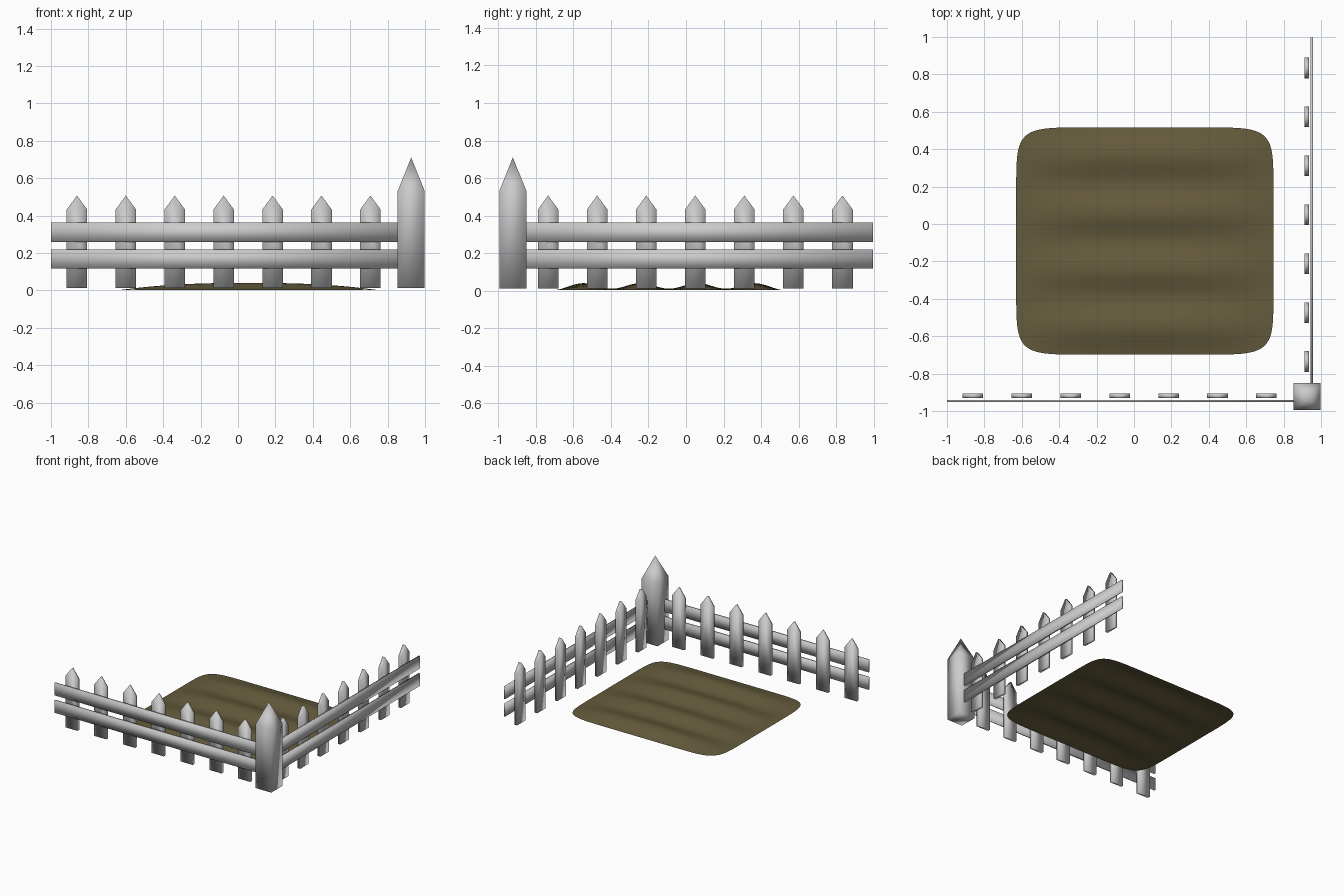
import bpy, math

if "Cube" in bpy.data.objects:
    bpy.data.objects.remove(bpy.data.objects["Cube"])


def make(name, verts, faces):
    mesh = bpy.data.meshes.new(name)
    mesh.from_pydata(verts, [], faces)
    mesh.update()
    for p in mesh.polygons:
        p.use_smooth = True
    ob = bpy.data.objects.new(name, mesh)
    bpy.context.collection.objects.link(ob)
    return ob


def prism(name, profile, d0, d1, along_x):
    """Extrude a (horizontal, z) profile through depth d0..d1."""
    n = len(profile)
    verts = [(h, d, z) if along_x else (d, h, z)
             for d in (d0, d1) for h, z in profile]
    faces = [list(range(n)), list(range(2 * n - 1, n - 1, -1))]
    faces += [[(i + 1) % n, i, i + n, (i + 1) % n + n] for i in range(n)]
    if not along_x:
        faces = [f[::-1] for f in faces]
    return make(name, verts, faces)


def fence(side, along_x, first, rail_span, picket_depth, rail_depth):
    # seven pointed pickets
    for i in range(7):
        c = first + i * 0.2615
        profile = [(c - .055, .012), (c + .055, .012), (c + .055, .432),
                   (c, .507), (c - .055, .432)]
        prism(f"{side}_picket_{i + 1}", profile, *picket_depth, along_x)
    # two rails
    a, b = rail_span
    for label, z0, z1 in (("lower", .117, .219), ("upper", .26, .362)):
        prism(f"{side}_{label}_rail", [(a, z0), (b, z0), (b, z1), (a, z1)],
              *rail_depth, along_x)


fence("front", True, -0.861, (-1.0, 0.86), (-.931, -.907), (-.952, -.940))
fence("right", False, -0.735, (-0.86, 0.996), (.911, .935), (.944, .956))

# corner post with pyramid top
cx, cy, r = 0.926, -0.923, 0.072
ring = [(-r, -r), (r, -r), (r, r), (-r, r)]
verts = [(cx + x, cy + y, z) for z in (.012, .532) for x, y in ring]
verts.append((cx, cy, .71))
faces = [[3, 2, 1, 0]]
for i in range(4):
    j = (i + 1) % 4
    faces += [[i, j, j + 4, i + 4], [i + 4, j + 4, 8]]
make("corner_post", verts, faces)

# furrowed soil patch: rounded square sheet with four ridges
N, E = 48, 9
mx, my, hx, hy = 0.058, -0.091, 0.688, 0.608
verts = []
for j in range(N + 1):
    for i in range(N + 1):
        u, v = 2 * i / N - 1, 2 * j / N - 1
        m = max(abs(u), abs(v))
        s = m / (abs(u) ** E + abs(v) ** E) ** (1 / E) if m else 0
        u, v = u * s, v * s
        ridge = 0.5 - 0.5 * math.cos(4 * math.pi * (v + 1))
        fall = max(0, 1 - abs(u) ** 2.5)
        edge = max(0, 1 - abs(v) ** 12)
        z = 0.002 + fall * (0.008 * edge + 0.03 * ridge)
        verts.append((mx + hx * u, my + hy * v, z))
W = N + 1
faces = [[j * W + i, j * W + i + 1, (j + 1) * W + i + 1, (j + 1) * W + i]
         for j in range(N) for i in range(N)]
soil = make("soil_patch", verts, faces)
mat = bpy.data.materials.new("soil_brown")
mat.diffuse_color = (0.13, 0.105, 0.045, 1)
mat.use_nodes = True
mat.node_tree.nodes["Principled BSDF"].inputs["Base Color"].default_value = mat.diffuse_color
soil.data.materials.append(mat)
